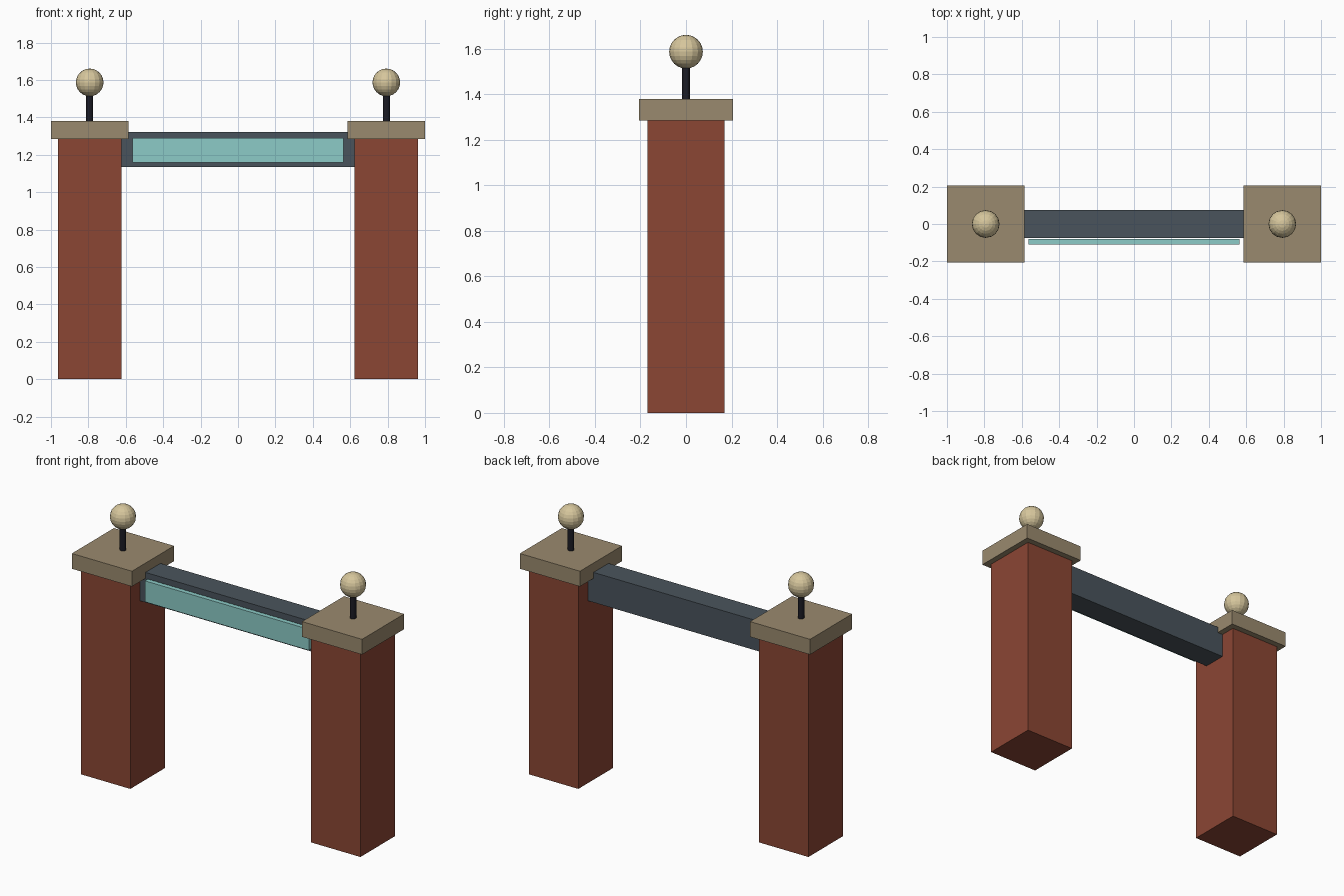
import bpy

default = bpy.data.objects.get("Cube")
if default:
    bpy.data.objects.remove(default, do_unlink=True)


def material(name, hex_colour):
    """Flat material from an sRGB hex string, stored as linear values."""
    channels = [int(hex_colour[i:i + 2], 16) / 255 for i in (0, 2, 4)]
    linear = [c / 12.92 if c <= 0.04045 else ((c + 0.055) / 1.055) ** 2.4 for c in channels]
    mat = bpy.data.materials.new(name)
    mat.use_nodes = True
    mat.diffuse_color = (*linear, 1)
    mat.node_tree.nodes["Principled BSDF"].inputs["Base Color"].default_value = (*linear, 1)
    return mat


brick = material("brick red", "8B4634")
stone = material("tan stone", "9A8A6E")
steel = material("slate steel", "4A545C")
glass = material("pale teal", "8CCBC7")
iron = material("black iron", "1B1B24")
globe = material("cream globe", "D6C69C")


def finish(name, mat):
    obj = bpy.context.object
    obj.name = name
    obj.data.materials.append(mat)
    return obj


def box(name, mat, low, high):
    """Box spanning two opposite corners."""
    centre = [(a + b) / 2 for a, b in zip(low, high)]
    bpy.ops.mesh.primitive_cube_add(size=1, location=centre)
    obj = finish(name, mat)
    obj.scale = [b - a for a, b in zip(low, high)]
    bpy.ops.object.transform_apply(location=False, rotation=False, scale=True)
    return obj


PILLAR_X, PILLAR_HALF, CAP_HALF = 0.793, 0.17, 0.207
PILLAR_TOP, CAP_TOP = 1.285, 1.38
BALL_Z, BALL_R = 1.587, 0.074

# Gate posts: brick pillar, stone cap, iron stem and globe
for side, sign in (("left", 1), ("right", -1)):
    x = sign * PILLAR_X
    box(side + "_pillar", brick,
        (x - PILLAR_HALF, -PILLAR_HALF, 0), (x + PILLAR_HALF, PILLAR_HALF, PILLAR_TOP))
    box(side + "_cap", stone,
        (x - CAP_HALF, -CAP_HALF, PILLAR_TOP), (x + CAP_HALF, CAP_HALF, CAP_TOP))
    bpy.ops.mesh.primitive_cylinder_add(
        vertices=12, radius=0.0185, depth=BALL_Z - CAP_TOP - 0.05,
        location=(x, 0, (CAP_TOP + BALL_Z - 0.05) / 2))
    finish(side + "_lamp_stem", iron)
    bpy.ops.mesh.primitive_uv_sphere_add(
        segments=16, ring_count=12, radius=BALL_R, location=(x, 0, BALL_Z))
    finish(side + "_lamp_globe", globe)

# Beam between the posts, with a sign panel held just off its front
box("cross_beam", steel, (-0.63, -0.074, 1.135), (0.63, 0.074, 1.322))
box("sign_panel", glass, (-0.565, -0.11, 1.158), (0.565, -0.081, 1.289))
